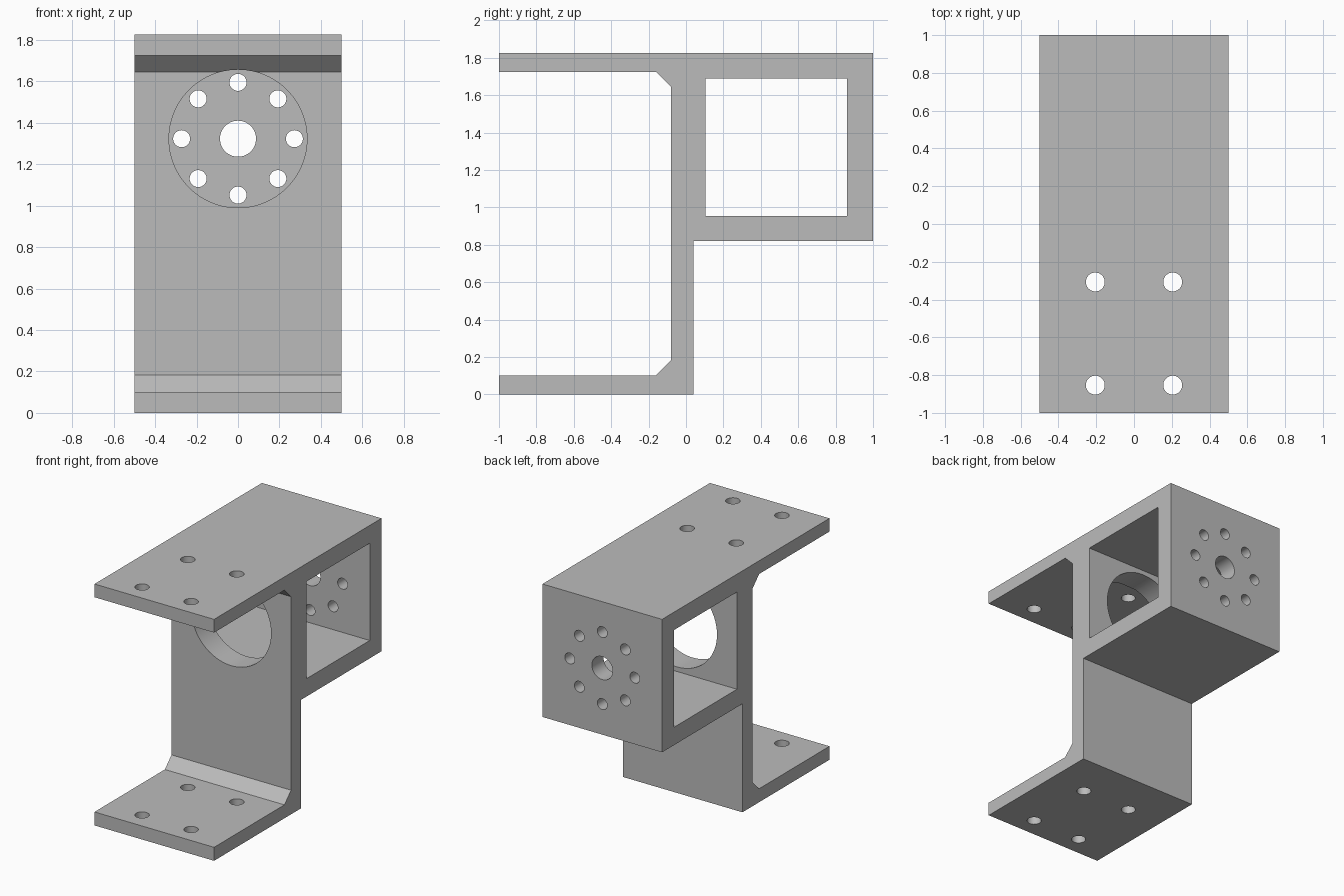
import bpy, bmesh, math
from mathutils import Matrix, Vector

cube = bpy.data.objects.get("Cube")
if cube:
    bpy.data.objects.remove(cube, do_unlink=True)

grey = bpy.data.materials.new("plain grey")
grey.use_nodes = True
colour = (0.5, 0.5, 0.5, 1)
grey.diffuse_color = colour
grey.node_tree.nodes["Principled BSDF"].inputs["Base Color"].default_value = colour


def make_object(name, bm):
    bmesh.ops.recalc_face_normals(bm, faces=bm.faces)
    mesh = bpy.data.meshes.new(name)
    bm.to_mesh(mesh)
    bm.free()
    mesh.materials.append(grey)
    obj = bpy.data.objects.new(name, mesh)
    bpy.context.collection.objects.link(obj)
    return obj


def extrude_profile(name, points, half_width):
    """Extrude a (y, z) outline along x."""
    bm = bmesh.new()
    face = bm.faces.new([bm.verts.new((-half_width, y, z)) for y, z in points])
    new = bmesh.ops.extrude_face_region(bm, geom=[face])["geom"]
    verts = [v for v in new if isinstance(v, bmesh.types.BMVert)]
    bmesh.ops.translate(bm, verts=verts, vec=(2 * half_width, 0, 0))
    return make_object(name, bm)


def add_cylinder(bm, centre, radius, length, axis, sides=48):
    turn = Matrix.Rotation(math.pi / 2, 4, "X") if axis == "Y" else Matrix()
    bmesh.ops.create_cone(bm, cap_ends=True, segments=sides, radius1=radius,
                          radius2=radius, depth=length,
                          matrix=Matrix.Translation(Vector(centre)) @ turn)


def cut(target, cutter):
    mod = target.modifiers.new("cut", "BOOLEAN")
    mod.operation = "DIFFERENCE"
    mod.solver = "EXACT"
    mod.object = cutter
    bpy.context.view_layer.objects.active = target
    bpy.ops.object.modifier_apply(modifier=mod.name)
    bpy.data.objects.remove(cutter, do_unlink=True)


# Bracket body: two plates, an upright with chamfered corners, a rear box
bracket = extrude_profile("bracket", [
    (-1, 0), (0.04, 0), (0.04, 0.82), (1, 0.82), (1, 1.825), (-1, 1.825),
    (-1, 1.725), (-0.16, 1.725), (-0.08, 1.645), (-0.08, 0.182),
    (-0.16, 0.102), (-1, 0.102)], 0.5)

# Square opening through the rear box
cut(bracket, extrude_profile("box_opening", [
    (0.105, 0.955), (0.86, 0.955), (0.86, 1.69), (0.105, 1.69)], 0.7))

holes = bmesh.new()
axle_z = 1.323
# Large bore in the upright
add_cylinder(holes, (0, 0, axle_z), 0.333, 0.4, "Y", 96)
# Shaft hole and bolt circle in the back wall
add_cylinder(holes, (0, 0.95, axle_z), 0.087, 0.4, "Y")
for i in range(8):
    a = i * math.pi / 4
    add_cylinder(holes, (0.272 * math.cos(a), 0.95, axle_z + 0.272 * math.sin(a)),
                 0.041, 0.4, "Y")
# Mounting holes through both plates
for x in (-0.205, 0.205):
    for y in (-0.307, -0.853):
        add_cylinder(holes, (x, y, 0.9), 0.05, 2.4, "Z")
cut(bracket, make_object("hole_cutters", holes))

# Smooth the hole walls, keep the edges sharp
bpy.ops.object.select_all(action="DESELECT")
bracket.select_set(True)
bpy.context.view_layer.objects.active = bracket
bpy.ops.object.shade_smooth_by_angle(angle=math.radians(30))
